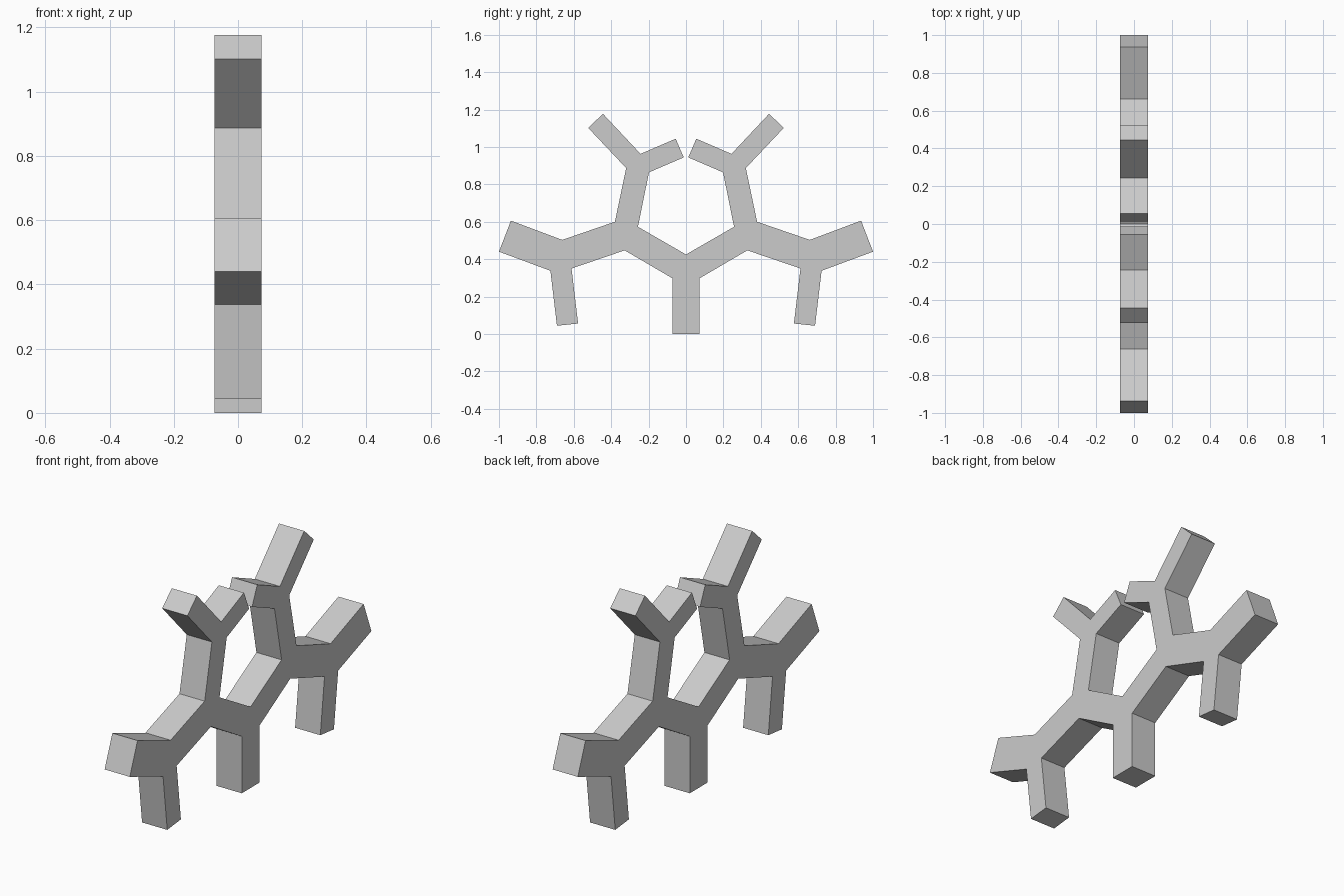
import bpy
import bmesh

if "Cube" in bpy.data.objects:
    bpy.data.objects.remove(bpy.data.objects["Cube"])

HALF_THICK = 0.073

# Right half of the branching outline (y, z), from the trunk foot up to the centre fork
half = [
    (0.073, 0.0), (0.073, 0.298), (0.328, 0.447),           # trunk, underside of fork
    (0.612, 0.35), (0.577, 0.056), (0.69, 0.044),           # hanging leg
    (0.725, 0.338), (1.0, 0.44), (0.936, 0.606),            # outer arm
    (0.662, 0.503), (0.38, 0.60), (0.32, 0.887),            # shoulder, upright outside
    (0.523, 1.102), (0.444, 1.177), (0.243, 0.963),         # upper outer branch
    (0.055, 1.044), (0.012, 0.944), (0.198, 0.864),         # upper inner branch
    (0.257, 0.573),                                         # upright inside
]
outline = half + [(0.0, 0.425)] + [(-y, z) for y, z in reversed(half)]

# Extrude the outline to a flat-sided slab
bm = bmesh.new()
face = bm.faces.new([bm.verts.new((-HALF_THICK, y, z)) for y, z in outline])
ext = bmesh.ops.extrude_face_region(bm, geom=[face])
moved = [v for v in ext["geom"] if isinstance(v, bmesh.types.BMVert)]
bmesh.ops.translate(bm, verts=moved, vec=(2 * HALF_THICK, 0, 0))
# Keep exactly one cap at each end
caps = [f for f in bm.faces if all(abs(v.co.x + HALF_THICK) < 1e-5 for v in f.verts)]
if not caps:
    bm.faces.new([v for v in bm.verts if v.co.x < 0])
bmesh.ops.recalc_face_normals(bm, faces=bm.faces[:])

mesh = bpy.data.meshes.new("branching_frame")
bm.to_mesh(mesh)
bm.free()
frame = bpy.data.objects.new("branching_frame", mesh)
bpy.context.collection.objects.link(frame)
